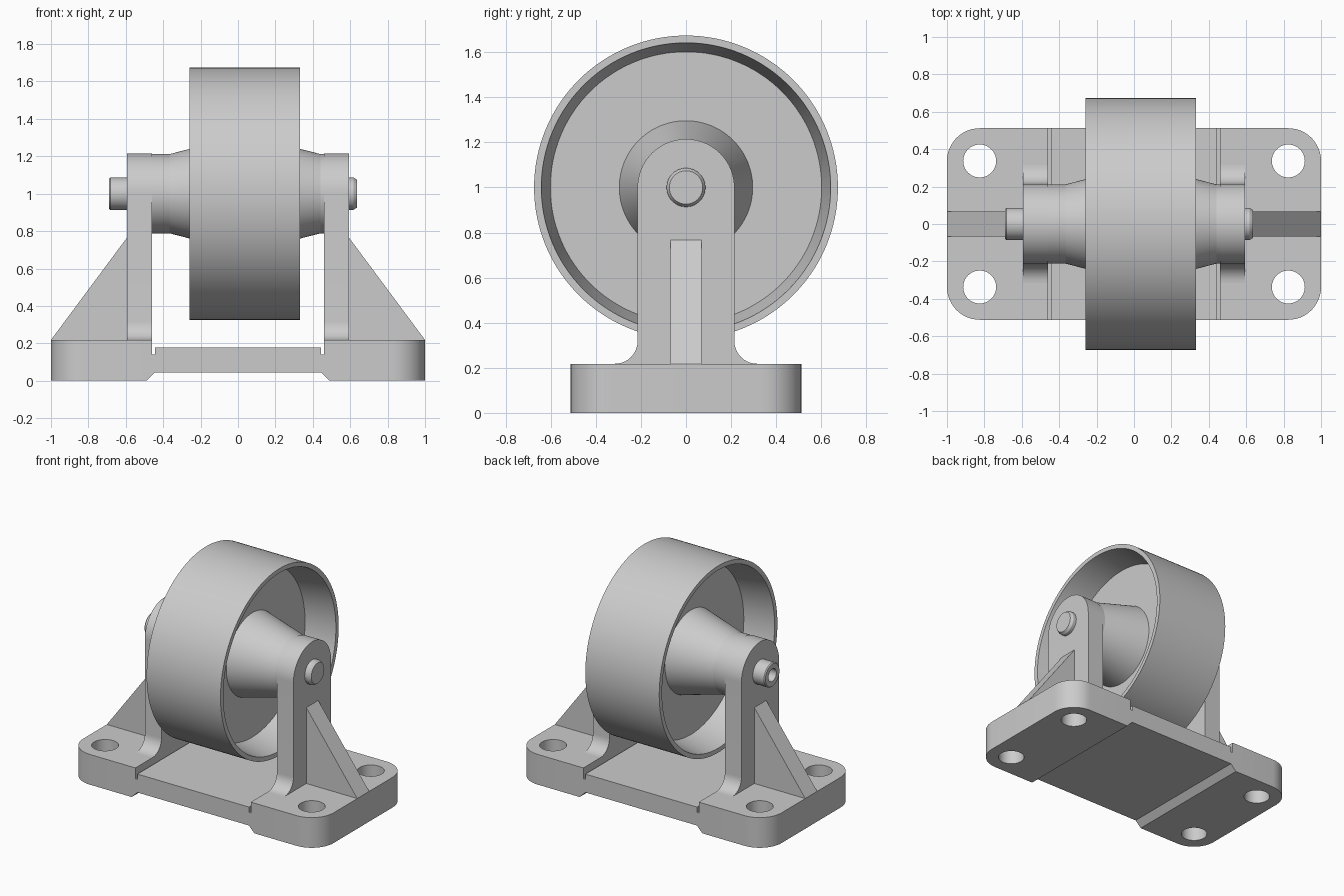
import bpy, bmesh
from math import sin, cos, pi, radians

if "Cube" in bpy.data.objects:
    bpy.data.objects.remove(bpy.data.objects["Cube"])


def finish(name, bm, smooth=True):
    bmesh.ops.recalc_face_normals(bm, faces=bm.faces)
    me = bpy.data.meshes.new(name)
    bm.to_mesh(me)
    bm.free()
    ob = bpy.data.objects.new(name, me)
    bpy.context.collection.objects.link(ob)
    if smooth:
        bpy.ops.object.select_all(action='DESELECT')
        ob.select_set(True)
        bpy.context.view_layer.objects.active = ob
        bpy.ops.object.shade_smooth_by_angle(angle=radians(12))
    return ob


def extrude(pts, vec):
    bm = bmesh.new()
    face = bm.faces.new([bm.verts.new(p) for p in pts])
    ext = bmesh.ops.extrude_face_region(bm, geom=[face], use_keep_orig=True)
    moved = [v for v in ext['geom'] if isinstance(v, bmesh.types.BMVert)]
    bmesh.ops.translate(bm, verts=moved, vec=vec)
    return bm


def lathe(name, profile, n=96, z=1.0):
    """Turn a closed (x, radius) profile about the horizontal axle line."""
    bm = bmesh.new()
    rings = [[bm.verts.new((x, r * cos(2 * pi * k / n), z + r * sin(2 * pi * k / n)))
              for k in range(n)] for x, r in profile]
    for i in range(len(rings)):
        a, b = rings[i], rings[(i + 1) % len(rings)]
        for k in range(n):
            j = (k + 1) % n
            bm.faces.new((a[k], a[j], b[j], b[k]))
    bmesh.ops.remove_doubles(bm, verts=bm.verts, dist=1e-5)
    return finish(name, bm)


def arc(cx, cy, r, a0, a1, n):
    return [(cx + r * cos(radians(a0 + (a1 - a0) * i / n)),
             cy + r * sin(radians(a0 + (a1 - a0) * i / n))) for i in range(n + 1)]


# base plate: front profile with relief grooves and recessed middle
half = [(0.445, 0.045), (0.49, 0), (1, 0), (1, 0.218), (0.461, 0.218),
        (0.461, 0.14), (0.445, 0.14), (0.445, 0.178)]
outline = half + [(-x, z) for x, z in reversed(half)]
bm = extrude([(x, -0.512, z) for x, z in outline], (0, 1.024, 0))
corners = [e for e in bm.edges
           if all(abs(v.co.x) > 0.99 for v in e.verts)
           and abs(e.verts[0].co.z - e.verts[1].co.z) > 0.1]
bmesh.ops.bevel(bm, geom=corners, offset=0.175, offset_type='OFFSET',
                segments=12, profile=0.5, affect='EDGES')
base = finish("base_plate", bm, smooth=False)

# bolt holes
cut = bmesh.new()
for sx in (-1, 1):
    for sy in (-1, 1):
        res = bmesh.ops.create_cone(cut, cap_ends=True, segments=48,
                                    radius1=0.088, radius2=0.088, depth=1)
        bmesh.ops.translate(cut, verts=res['verts'], vec=(0.825 * sx, 0.337 * sy, 0.1))
cutter = finish("bolt_hole_cutter", cut, smooth=False)
mod = base.modifiers.new("holes", 'BOOLEAN')
mod.operation, mod.solver, mod.object = 'DIFFERENCE', 'EXACT', cutter
bpy.context.view_layer.objects.active = base
base.select_set(True)
bpy.ops.object.modifier_apply(modifier="holes")
bpy.data.objects.remove(cutter)
bpy.ops.object.shade_smooth_by_angle(angle=radians(12))

# uprights with filleted feet and rounded tops, plus gusset ribs
side = arc(0.315, 0.318, 0.1, 270, 180, 10) + arc(0, 1, 0.215, 0, 90, 20)
post = side + [(-y, z) for y, z in reversed(side[:-1])]
rib = [(0.59, 0.218), (1, 0.218), (0.59, 0.77)]
for s, tag in ((-1, "left"), (1, "right")):
    finish(tag + "_upright",
           extrude([(s * 0.461, y, z) for y, z in post], (s * 0.132, 0, 0)))
    finish(tag + "_gusset",
           extrude([(s * x, -0.068, z) for x, z in rib], (0, 0.136, 0)), smooth=False)

# wheel: rim with drafted inside, web and tapered hub
lathe("wheel", [(-0.46, 0.08), (-0.46, 0.212), (-0.365, 0.212), (-0.04, 0.296),
                (-0.04, 0.602), (-0.258, 0.642), (-0.258, 0.674),
                (0.332, 0.674), (0.332, 0.642), (0.114, 0.602),
                (0.114, 0.296), (0.44, 0.212), (0.46, 0.212), (0.46, 0.08)], n=128)

# axle: chamfered right end, drilled left end
lathe("axle", [(-0.59, 0), (-0.59, 0.045), (-0.69, 0.045), (-0.69, 0.08),
               (-0.683, 0.086), (0.618, 0.086), (0.637, 0.074), (0.637, 0)], n=64)
